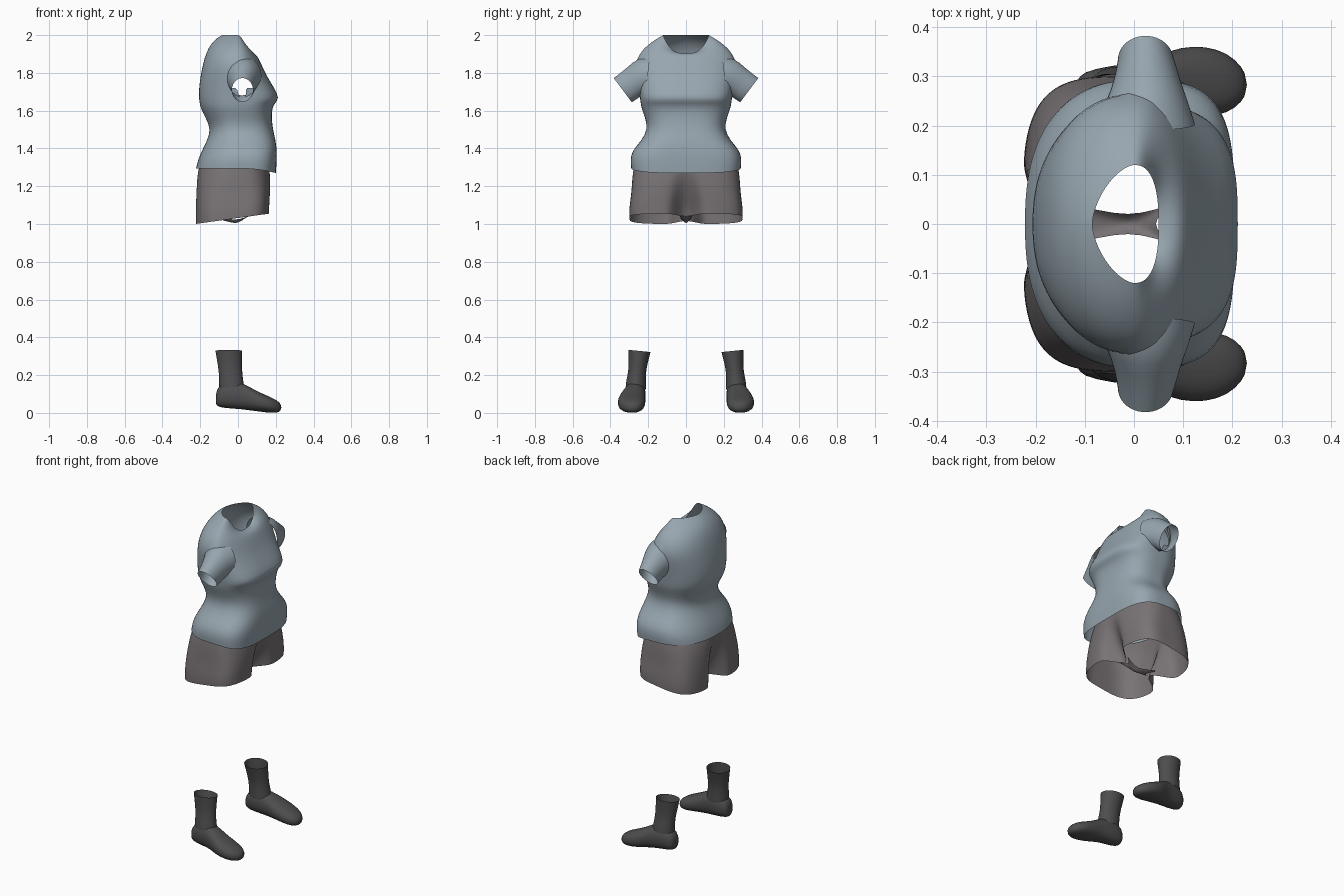
import bpy, bmesh
from math import sin, cos, pi, exp, copysign

cube = bpy.data.objects.get("Cube")
if cube:
    bpy.data.objects.remove(cube)


def material(name, r, g, b):
    m = bpy.data.materials.new(name)
    m.use_nodes = True
    m.diffuse_color = (r, g, b, 1)
    shader = m.node_tree.nodes["Principled BSDF"]
    shader.inputs["Base Color"].default_value = (r, g, b, 1)
    shader.inputs["Roughness"].default_value = 0.9
    return m


SHIRT = material("blue_grey_cloth", 0.31, 0.38, 0.43)
SHORTS = material("warm_grey_cloth", 0.19, 0.17, 0.175)
LEATHER = material("charcoal_leather", 0.075, 0.075, 0.078)


def oval(count, front_n, back_n):
    """Unit superellipse whose front and back halves may differ in squareness."""
    pts = []
    for i in range(count):
        c, s = cos(2 * pi * i / count), sin(2 * pi * i / count)
        n = front_n if c > 0 else back_n
        pts.append((copysign(abs(c) ** (2 / n), c), copysign(abs(s) ** (2 / n), s)))
    return pts


def loft(name, rings, mat, caps=False, closed=True, drop=None):
    """Skin a list of point rings into one smooth shell."""
    bm = bmesh.new()
    rows = [[bm.verts.new(p) for p in ring] for ring in rings]
    count = len(rows[0])
    for a, b in zip(rows, rows[1:]):
        for i in range(count if closed else count - 1):
            j = (i + 1) % count
            bm.faces.new((a[i], a[j], b[j], b[i]))
    if caps:
        bm.faces.new(rows[0])
        bm.faces.new(rows[-1])
    if drop:
        gone = [f for f in bm.faces if drop(f.calc_center_median())]
        bmesh.ops.delete(bm, geom=gone, context='FACES')
    bmesh.ops.recalc_face_normals(bm, faces=bm.faces)
    mesh = bpy.data.meshes.new(name)
    bm.to_mesh(mesh)
    bm.free()
    mesh.materials.append(mat)
    for p in mesh.polygons:
        p.use_smooth = True
    obj = bpy.data.objects.new(name, mesh)
    bpy.context.collection.objects.link(obj)
    sub = obj.modifiers.new("smooth", 'SUBSURF')
    sub.levels = sub.render_levels = 1
    return obj


def body_ring(z, back, front, half, front_n=2.4, back_n=2.2, dip=0.0, count=64):
    """Horizontal ring whose front can dip, as at a neckline."""
    return [((front if c > 0 else -back) * c, half * s, z - dip * max(0, c) ** 2)
            for c, s in oval(count, front_n, back_n)]


# Shirt body: hem, waist, bust, shoulders, scooped neck
shirt = [
    body_ring(1.295, -0.222, 0.20, 0.29, 3.6, 2.4, 0.025),
    body_ring(1.34, -0.212, 0.206, 0.295, 3.6, 2.4),
    body_ring(1.39, -0.19, 0.205, 0.285, 3.4),
    body_ring(1.44, -0.165, 0.20, 0.236, 3.1),
    body_ring(1.50, -0.143, 0.185, 0.203, 2.8),
    body_ring(1.56, -0.17, 0.178, 0.215, 2.8),
    body_ring(1.61, -0.197, 0.18, 0.235, 2.9),
    body_ring(1.64, -0.203, 0.195, 0.24, 3),
    body_ring(1.665, -0.207, 0.22, 0.243, 3.1),
    body_ring(1.72, -0.207, 0.192, 0.25, 2.8),
    body_ring(1.79, -0.197, 0.148, 0.262, 2.5),
    body_ring(1.85, -0.185, 0.122, 0.268, 2.2),
    body_ring(1.91, -0.167, 0.105, 0.242, 2.1, 2.1, 0.025),
    body_ring(1.95, -0.145, 0.09, 0.20, 2.1, 2, 0.05),
    body_ring(1.98, -0.118, 0.07, 0.158, 2.2, 1.8, 0.075),
    body_ring(2.0, -0.085, 0.05, 0.12, 2.5, 1.6, 0.1),
]


def in_armhole(p):
    return abs(p.y) > 0.18 and ((p.x - 0.02) / 0.06) ** 2 + ((p.z - 1.76) / 0.08) ** 2 < 1


loft("shirt_body", shirt, SHIRT, drop=in_armhole)

# Sleeves: (top y, top z, bottom y, bottom z, back x, front x)
SLEEVE = [
    (0.19, 1.89, 0.215, 1.68, -0.085, 0.125),
    (0.262, 1.876, 0.24, 1.675, -0.056, 0.11),
    (0.31, 1.83, 0.262, 1.66, -0.043, 0.096),
    (0.352, 1.797, 0.276, 1.65, -0.036, 0.088),
    (0.383, 1.773, 0.287, 1.645, -0.033, 0.08),
]


def sleeve_ring(ty, tz, by, bz, back, front, side):
    return [((back + front) / 2 + (front - back) / 2 * c,
             side * ((ty + by) / 2 + (ty - by) / 2 * s),
             (tz + bz) / 2 + (tz - bz) / 2 * s) for c, s in oval(24, 2, 2)]


# Shorts: one shell pinched along the middle into two short legs
def shorts_ring(z, back, front, half, n, pinch, tilt):
    ring = []
    for x, y, _ in body_ring(z, back, front, half, n, n, count=160):
        x = -0.02 + (x + 0.02) * (1 - pinch * exp(-(y / 0.055) ** 2))
        ring.append((x, y, z + tilt * (x - back) / (front - back)))
    return ring


loft("shorts", [
    shorts_ring(1.33, -0.20, 0.165, 0.27, 2.4, 0, 0),
    shorts_ring(1.27, -0.218, 0.172, 0.282, 2.7, 0.05, 0),
    shorts_ring(1.21, -0.222, 0.174, 0.286, 3.1, 0.2, 0),
    shorts_ring(1.15, -0.224, 0.172, 0.29, 3.5, 0.35, 0.01),
    shorts_ring(1.09, -0.226, 0.169, 0.297, 3.7, 0.52, 0.03),
    shorts_ring(1.035, -0.227, 0.167, 0.301, 3.7, 0.65, 0.045),
    shorts_ring(1.0, -0.227, 0.166, 0.30, 3.7, 0.7, 0.055),
], SHORTS)

# Crotch strip bowed at both ends to meet the front and back between the legs
strip = []
for x, w, z, bow in [(-0.088, 0.045, 1.022, -0.06), (-0.05, 0.027, 1.01, -0.02),
                     (-0.01, 0.017, 1.0, 0), (0.02, 0.028, 1.015, 0.02),
                     (0.04, 0.045, 1.038, 0.055)]:
    strip.append([(x + bow * t * t, w * t, z + 0.02 * t * t)
                  for t in (-1, -0.5, 0, 0.5, 1)])
loft("shorts_crotch", strip, SHORTS, closed=False)

# Boots: foot sections run heel to toe (x, centre y, half width, bottom, top)
FOOT = [
    (-0.118, 0.265, 0.025, 0.045, 0.10),
    (-0.105, 0.265, 0.045, 0.03, 0.145),
    (-0.05, 0.267, 0.055, 0.024, 0.168),
    (0.02, 0.272, 0.058, 0.019, 0.162),
    (0.07, 0.284, 0.069, 0.012, 0.132),
    (0.12, 0.289, 0.075, 0.006, 0.106),
    (0.17, 0.288, 0.069, 0.0, 0.085),
    (0.207, 0.285, 0.051, 0.0, 0.067),
    (0.23, 0.283, 0.02, 0.012, 0.045),
]
# Shaft sections (z, back x, front x, inner y, outer y); the rim slopes outward
SHAFT = [
    (0.13, -0.10, 0.035, 0.211, 0.32),
    (0.17, -0.10, 0.028, 0.211, 0.316),
    (0.22, -0.102, 0.022, 0.213, 0.304),
    (0.28, -0.112, 0.022, 0.20, 0.304),
    (0.328, -0.12, 0.022, 0.187, 0.306),
]

for side, label in ((1, "left"), (-1, "right")):
    loft(label + "_sleeve", [sleeve_ring(*r, side) for r in SLEEVE], SHIRT)
    loft(label + "_boot_foot",
         [[(x, side * (yc + w * c), (lo + hi) / 2 + (hi - lo) / 2 * s)
           for c, s in oval(24, 2.3, 2.3)] for x, yc, w, lo, hi in FOOT],
         LEATHER, caps=True)
    loft(label + "_boot_shaft",
         [[((b + f) / 2 + (f - b) / 2 * c,
            side * ((i + o) / 2 + (o - i) / 2 * s), z + 0.006 * s)
           for c, s in oval(24, 2, 2)] for z, b, f, i, o in SHAFT],
         LEATHER)
